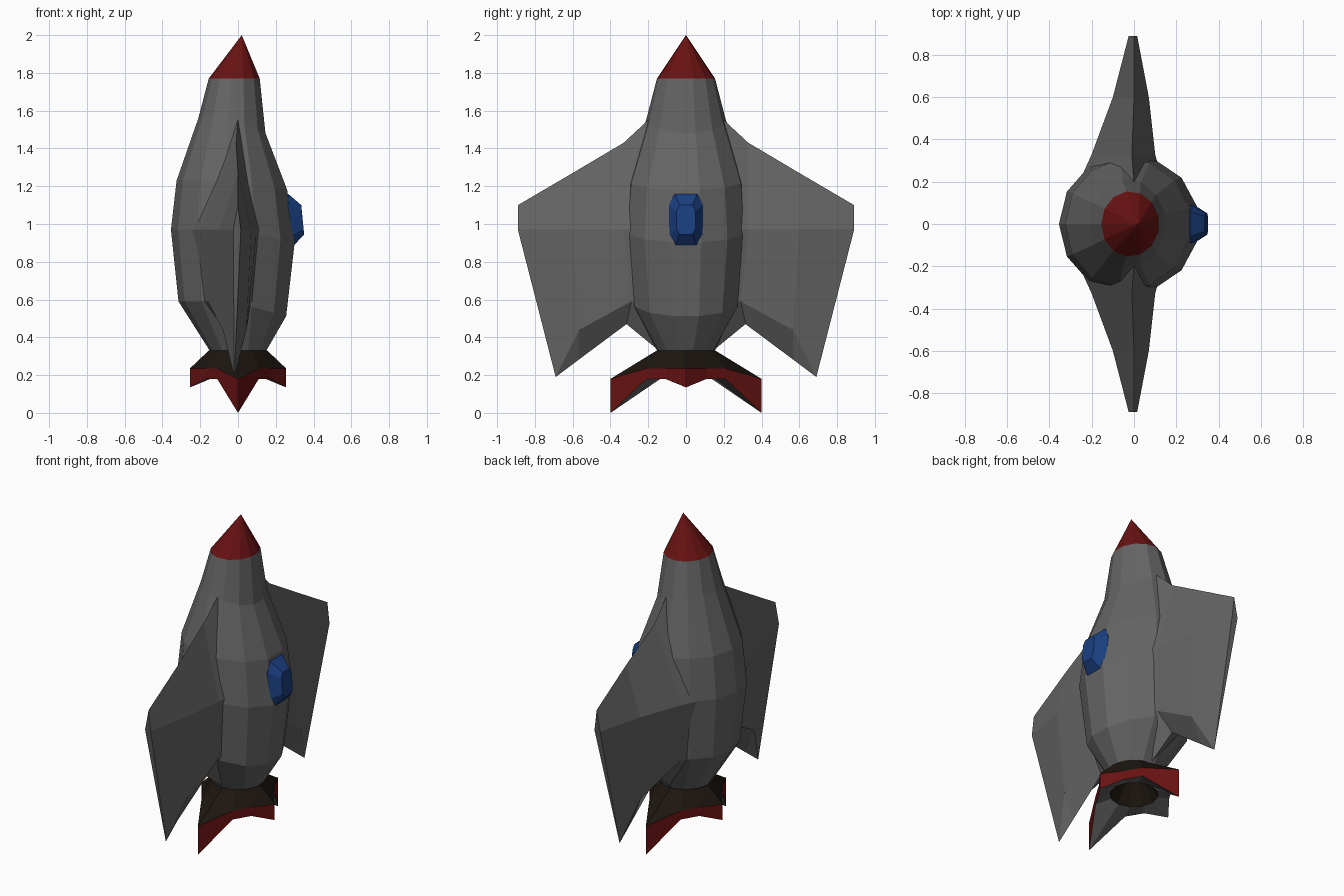
import bpy, bmesh
from math import sin, cos, pi

if "Cube" in bpy.data.objects:
    bpy.data.objects.remove(bpy.data.objects["Cube"])


def material(name, rgb):
    m = bpy.data.materials.new(name)
    m.diffuse_color = (*rgb, 1)
    m.use_nodes = True
    m.node_tree.nodes["Principled BSDF"].inputs["Base Color"].default_value = m.diffuse_color
    return m


RED = material("red", (0.14, 0.006, 0.006))
BLUE = material("blue", (0.01, 0.05, 0.22))
DARK = material("dark", (0.012, 0.008, 0.005))
GREY = material("grey", (0.13, 0.13, 0.13))


def loft(name, rings, mats, cap_start=False, cap_end=False):
    """Skin matching rings of points; mats gives one material per band."""
    bm = bmesh.new()
    loops = [[bm.verts.new(p) for p in r] for r in rings]
    used = list(dict.fromkeys(mats))
    n = len(rings[0])
    for a, b, m in zip(loops, loops[1:], mats):
        for i in range(n):
            j = (i + 1) % n
            f = bm.faces.new((a[i], a[j], b[j], b[i]))
            f.material_index = used.index(m)
    if cap_start:
        bm.faces.new(loops[0][::-1]).material_index = used.index(mats[0])
    if cap_end:
        bm.faces.new(loops[-1]).material_index = used.index(mats[-1])
    bmesh.ops.remove_doubles(bm, verts=bm.verts, dist=0.0005)
    bmesh.ops.recalc_face_normals(bm, faces=bm.faces)
    me = bpy.data.meshes.new(name)
    bm.to_mesh(me)
    bm.free()
    for m in used:
        me.materials.append(m)
    ob = bpy.data.objects.new(name, me)
    bpy.context.collection.objects.link(ob)
    return ob


# Hull: 13-sided rings whose +x side dips lower than the back
SIDES = 13
ANGLES = [2 * pi * (i + 0.5) / SIDES for i in range(SIDES)]


def hull_ring(xl, zl, xr, zr, ry):
    c, rx = (xl + xr) / 2, (xr - xl) / 2
    return [(c + rx * cos(a) * (1.03 if cos(a) > 0 else 1), ry * sin(a),
             zl + (zr - zl) * max(0, cos(a))) for a in ANGLES]


hull = [hull_ring(*r) for r in (
    (-0.15, 0.33, 0.15, 0.33, 0.155),
    (-0.315, 0.59, 0.255, 0.51, 0.29),
    (-0.355, 0.97, 0.30, 0.90, 0.33),
    (-0.325, 1.23, 0.26, 1.18, 0.31),
    (-0.21, 1.56, 0.145, 1.48, 0.21),
    (-0.155, 1.77, 0.115, 1.77, 0.155))]
loft("hull", hull, [GREY] * 5, cap_start=True)

# Nose cone
loft("nose_cone", [hull[-1], [(0.02, 0, 2.0)] * SIDES], [RED], cap_start=True)

# Wings: sections run top, front, front low, bottom, back low, back
wing = [
    [(0.0, 0.19, 1.56), (0.13, 0.22, 0.97), (0.10, 0.18, 0.59),
     (0.0, 0.15, 0.335), (-0.20, 0.18, 0.59), (-0.25, 0.22, 0.97)],
    [(-0.01, 0.33, 1.43), (0.10, 0.33, 0.97), (0.07, 0.29, 0.59),
     (-0.02, 0.315, 0.47), (-0.16, 0.29, 0.59), (-0.20, 0.33, 0.97)],
    [(0.0, 0.60, 1.27), (0.07, 0.60, 0.97), (0.045, 0.565, 0.44),
     (-0.02, 0.57, 0.28), (-0.08, 0.565, 0.44), (-0.10, 0.60, 0.97)],
    [(0.0, 0.89, 1.10), (0.015, 0.89, 0.97), (-0.02, 0.69, 0.19),
     (-0.02, 0.69, 0.19), (-0.02, 0.69, 0.19), (-0.025, 0.89, 0.97)]]
for side, s in (("right", 1), ("left", -1)):
    loft(side + "_wing", [[(x, s * y, z) for x, y, z in r] for r in wing],
         [GREY] * 3, cap_start=True)
    # closing strip at the wing tip
    loft(side + "_wing_tip",
         [[(0.0, s * 0.89, 1.10), (0.015, s * 0.89, 0.97),
           (-0.02, s * 0.69, 0.19), (-0.025, s * 0.89, 0.97)]], [GREY],
         cap_end=True)


# Window: bevelled block on the +x side
def octagon(x_top, x_bot, w, top, bot, cut):
    pts = [(-w + cut, top), (w - cut, top), (w, top - 2 * cut), (w, bot + 2 * cut),
           (w - cut, bot), (-w + cut, bot), (-w, bot + 2 * cut), (-w, top - 2 * cut)]
    return [(x_bot + (x_top - x_bot) * (z - bot) / (top - bot), y, z) for y, z in pts]


loft("window", [octagon(0.20, 0.22, 0.09, 1.16, 0.88, 0.03),
                octagon(0.265, 0.29, 0.09, 1.16, 0.88, 0.03),
                octagon(0.335, 0.35, 0.05, 1.10, 0.945, 0.015)],
     [BLUE] * 2, cap_start=True, cap_end=True)

# Tail skirt: four-pointed flare, long points along y
N = 12
rim = []
for i in range(N):
    a = 2 * pi * i / N
    sx = 1 if cos(a) > 0 else -1
    sy = 1 if sin(a) > 0 else -1
    x, y, top, bot = ((0.255 * sx, 0, 0.235, 0.135), (0.17 * sx, 0.11 * sy, 0.235, 0.18),
                      (0.11 * sx, 0.21 * sy, 0.235, 0.18),
                      (0, 0.40 * sy, 0.18, 0.0))[(0, 1, 2, 3, 2, 1)[i % 6]]
    rim.append((x, y, top, bot))


def circle(r, z):
    return [(r * cos(2 * pi * i / N), r * sin(2 * pi * i / N), z) for i in range(N)]


loft("tail_skirt", [circle(0.155, 0.33),
                    [(x, y, t) for x, y, t, b in rim],
                    [(x, y, b) for x, y, t, b in rim],
                    circle(0.14, 0.19),
                    circle(0.07, 0.31)],
     [DARK, RED, GREY, DARK], cap_start=True, cap_end=True)
